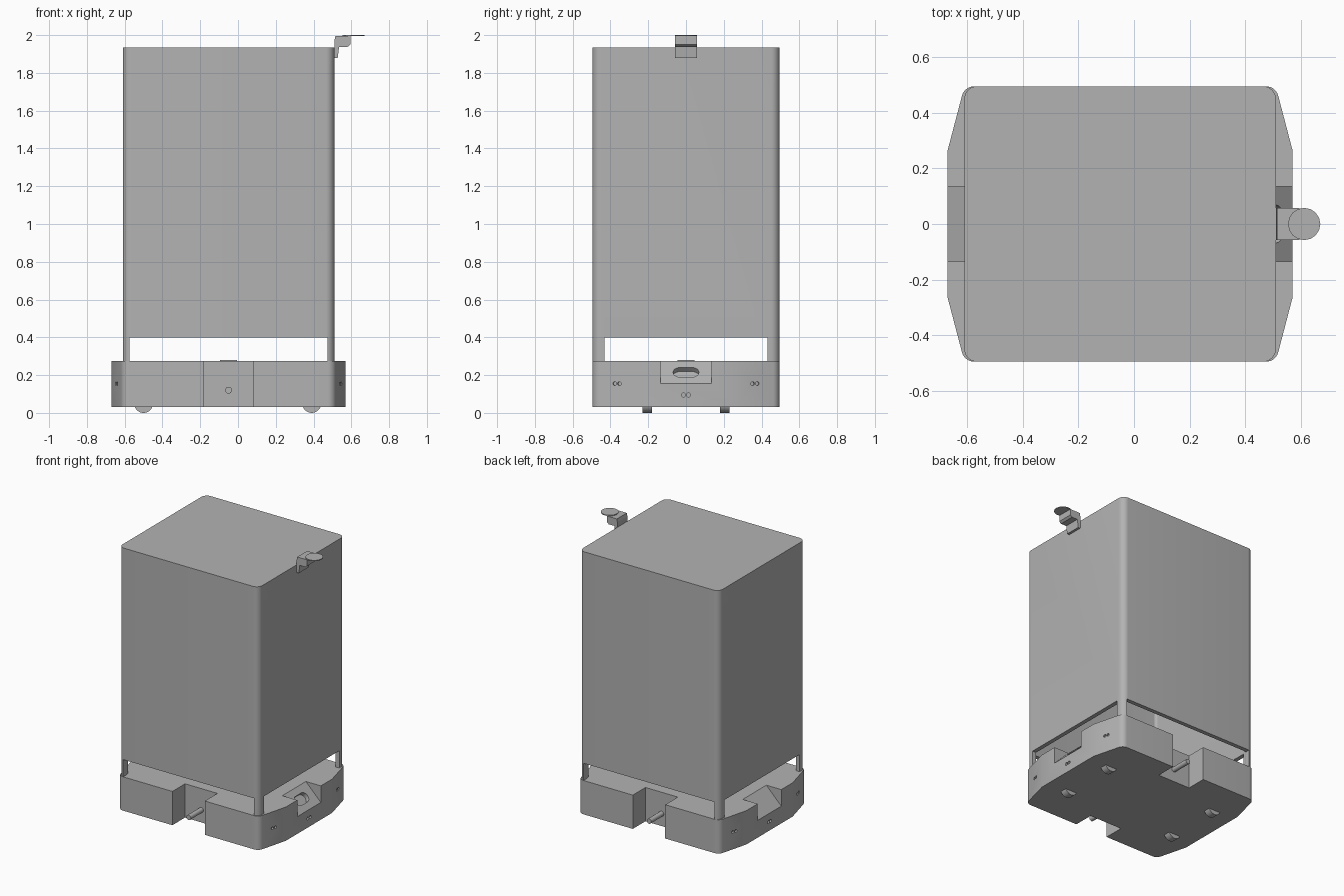
import bpy, bmesh, math
from mathutils import Matrix, Vector

old = bpy.data.objects.get("Cube")
if old:
    bpy.data.objects.remove(old)

CX = -0.05  # middle of the cabinet along x

grey = bpy.data.materials.new("plain_grey")
grey.use_nodes = True
colour = (0.45, 0.45, 0.45, 1)
grey.diffuse_color = colour
grey.node_tree.nodes["Principled BSDF"].inputs["Base Color"].default_value = colour


def finish(name, bm):
    bmesh.ops.recalc_face_normals(bm, faces=bm.faces)
    mesh = bpy.data.meshes.new(name)
    bm.to_mesh(mesh)
    bm.free()
    mesh.materials.append(grey)
    obj = bpy.data.objects.new(name, mesh)
    bpy.context.collection.objects.link(obj)
    return obj


def prism(name, points, low, high, axis="z"):
    """Extrude an outline along z, or an x/z outline along y."""
    bm = bmesh.new()
    place = (lambda a, b, c: (a, b, c)) if axis == "z" else (lambda a, b, c: (a, c, b))
    face = bm.faces.new([bm.verts.new(place(a, b, low)) for a, b in points])
    new = bmesh.ops.extrude_face_region(bm, geom=[face])["geom"]
    shift = Vector(place(0, 0, high - low))
    bmesh.ops.translate(bm, verts=[v for v in new if isinstance(v, bmesh.types.BMVert)], vec=shift)
    return finish(name, bm)


def box(name, x, y, z):
    return prism(name, [(x[0], y[0]), (x[1], y[0]), (x[1], y[1]), (x[0], y[1])], *z)


def rod(name, centre, direction, radius, length, sides=24):
    bm = bmesh.new()
    turn = Vector(direction).to_track_quat("Z", "Y").to_matrix().to_4x4()
    bmesh.ops.create_cone(bm, cap_ends=True, segments=sides, radius1=radius, radius2=radius,
                          depth=length, matrix=Matrix.Translation(centre) @ turn)
    return finish(name, bm)


def cut(target, cutter):
    mod = target.modifiers.new("cut", "BOOLEAN")
    mod.operation = "DIFFERENCE"
    mod.solver = "EXACT"
    mod.object = cutter
    cutter.hide_render = True
    bpy.context.view_layer.objects.active = target
    bpy.ops.object.modifier_apply(modifier=mod.name)
    bpy.data.objects.remove(cutter)


def smooth(obj):
    bpy.ops.object.select_all(action="DESELECT")
    obj.select_set(True)
    bpy.context.view_layer.objects.active = obj
    bpy.ops.object.shade_smooth_by_angle(angle=math.radians(25))


def rounded(half_x, half_y, r, steps=8):
    """Rounded rectangle outline around the cabinet middle."""
    pts = []
    for i, (sx, sy) in enumerate([(1, 1), (-1, 1), (-1, -1), (1, -1)]):
        for k in range(steps + 1):
            a = (i + k / steps) * math.pi / 2
            pts.append((CX + sx * (half_x - r) + r * math.cos(a),
                        sy * (half_y - r) + r * math.sin(a)))
    return pts


# Base: rounded corners running into tapered ends
quarter = [(0.62, 0.265)]
for k in range(8):
    a = math.radians(14 + 76 * k / 7)
    quarter.append((0.525 + 0.045 * math.cos(a), 0.45 + 0.045 * math.sin(a)))
half = quarter + [(-x, y) for x, y in reversed(quarter)]
outline = [(CX + x, y) for x, y in half + [(-x, -y) for x, y in half]]
base = prism("base", outline, 0.03, 0.275)

for s in (-1, 1):
    # Docking notches front and back
    cut(base, box("notch", (CX - 0.13, CX + 0.13), sorted((s * 0.35, s * 0.6)), (0, 0.4)))
    # Sloped pockets at both ends
    wedge = [(CX + s * 0.63, 0.155), (CX + s * 0.62, 0.155), (CX + s * 0.50, 0.275),
             (CX + s * 0.50, 0.3), (CX + s * 0.63, 0.3)]
    cut(base, prism("pocket", wedge, -0.135, 0.135, "y"))
    # Paired sensor holes on the end and on its tapered faces
    for y in (-0.013, 0.013):
        cut(base, rod("hole", (CX + s * 0.62, y, 0.095), (1, 0, 0), 0.011, 0.03, 12))
    for t in (-1, 1):
        for y in (0.353, 0.378):
            x = 0.62 - (y - 0.265) * 0.25
            cut(base, rod("hole", (CX + s * x, t * y, 0.155), (s, t * 0.25, 0), 0.01, 0.03, 12))

# Stadium handle slot in the left pocket, square to its slope
bm = bmesh.new()
for k in range(24):
    a = 2 * math.pi * (k + 0.5) / 24
    bm.verts.new((0.036 * math.sin(a), 0.036 * math.cos(a) + (0.032 if math.cos(a) > 0 else -0.032), -0.03))
face = bm.faces.new(list(bm.verts))
new = bmesh.ops.extrude_face_region(bm, geom=[face])["geom"]
bmesh.ops.translate(bm, verts=[v for v in new if isinstance(v, bmesh.types.BMVert)], vec=(0, 0, 0.08))
bm.transform(Matrix.Translation((CX + 0.56, 0, 0.215)) @ Matrix.Rotation(math.pi / 4, 4, "Y"))
cut(base, finish("slot", bm))
smooth(base)

# Small pad on the base deck
box("deck_pad", (CX - 0.045, CX + 0.045), (-0.045, 0.045), (0.27, 0.28))

# Docking pins inside the notches
for s, name in ((-1, "front_pin"), (1, "back_pin")):
    smooth(rod(name, (CX, s * 0.42, 0.12), (0, 1, 0), 0.018, 0.15))

# Wheels
for x in (-0.5, 0.39):
    for y in (-0.205, 0.205):
        smooth(rod("wheel", (x, y, 0.05), (0, 1, 0), 0.05, 0.05, 32))

# Cabinet: hollow shell open below, standing on its four corners
cabinet = prism("cabinet", rounded(0.56, 0.495, 0.045), 0.275, 1.935)
cut(cabinet, prism("hollow", rounded(0.53, 0.465, 0.02), 0.2, 1.905))
cut(cabinet, box("front_gap", (CX - 0.525, CX + 0.525), (-0.7, 0.7), (0.2, 0.4)))
cut(cabinet, box("side_gap", (-0.9, 0.9), (-0.432, 0.432), (0.2, 0.4)))
smooth(cabinet)

# Bracket with a round disc on the upper left side
profile = [(0.51, 1.88), (0.528, 1.88), (0.535, 1.938), (0.58, 1.938), (0.595, 1.95),
           (0.595, 1.994), (0.515, 1.994), (0.51, 1.97)]
prism("bracket", profile, -0.057, 0.057, "y")
rod("bracket_disc", (0.612, 0, 1.997), (0, 0, 1), 0.058, 0.006, 16)
